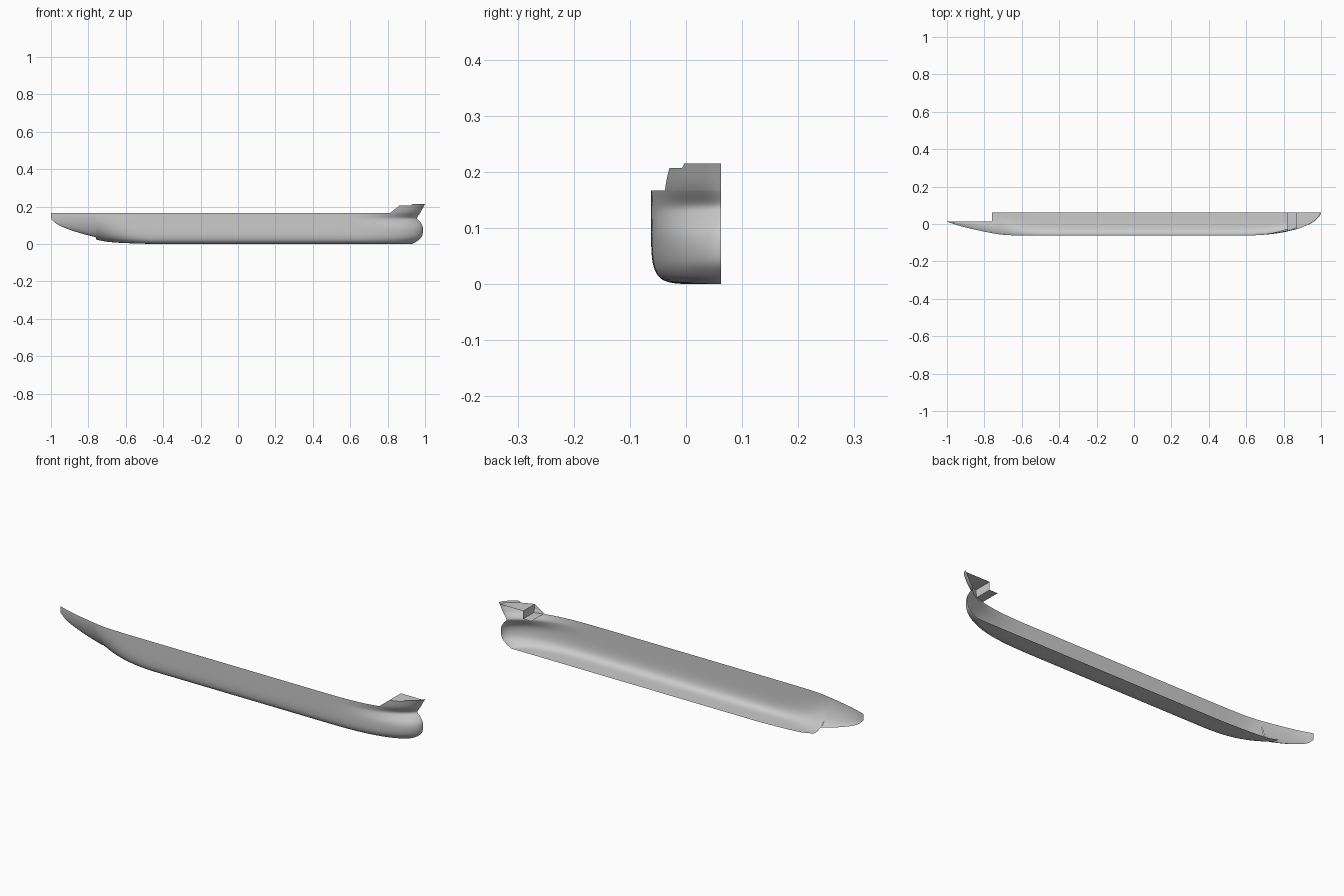
import bpy, bmesh, math

if "Cube" in bpy.data.objects:
    bpy.data.objects.remove(bpy.data.objects["Cube"], do_unlink=True)

BEAM = 0.125            # half breadth of the full ship
CENTRE = BEAM / 2       # y of the centreline plane
DECK, FORE_DECK = 0.167, 0.207
BOW_START, STERN_START, CUT = 0.5, -0.45, -0.76
SKEG_HALF = 0.05        # inner edge of the open stern
ROWS = 44

# Hull lines: (position, value)
DECK_EDGE = [(-1, .05), (-.93, .073), (-.85, .0925), (-.715, .1185), (-.6, .124), (-.45, .125)]
KEEL = [(-.76, .024), (-.7, .012), (-.6, .005), (-.45, 0)]
COUNTER = [(-1, .135), (-.97, .108), (-.93, .088), (-.85, .06), (-.76, .036)]
STEM = [(0, .93), (.015, .957), (.04, .983), (.09, .988), (.12, .973),
        (.137, .957), (.167, .975), (.215, 1)]
RAIL = [(.663, .167), (.736, .207), (.857, .207), (.87, .215), (1, .215)]


def interp(table, x, smooth=True):
    """Interpolate a table, with Hermite tangents when smooth."""
    x = min(max(x, table[0][0]), table[-1][0])
    i = 0
    while i < len(table) - 2 and x > table[i + 1][0]:
        i += 1
    (x0, y0), (x1, y1) = table[i], table[i + 1]
    w, t = x1 - x0, (x - x0) / (x1 - x0)
    if not smooth:
        return y0 + (y1 - y0) * t

    def slope(k):
        a, b = table[max(k - 1, 0)], table[min(k + 1, len(table) - 1)]
        return (b[1] - a[1]) / (b[0] - a[0])

    return (y0 * (1 + 2 * t) * (1 - t) ** 2 + y1 * t * t * (3 - 2 * t)
            + w * slope(i) * t * (1 - t) ** 2 - w * slope(i + 1) * t * t * (1 - t))


def spread(a, b, count):
    return [a + (b - a) * i / count for i in range(count + 1)]


def section(inner, outer, bottom, n):
    """Superellipse half section from deck edge to keel as (half breadth, z)."""
    points = []
    for angle in spread(0, math.pi / 2, ROWS):
        c, s = max(math.cos(angle), 0), math.sin(angle)
        r = (c ** n + s ** n) ** (-1 / n)
        points.append((inner + (outer - inner) * c * r, DECK - (DECK - bottom) * s * r))
    return points


def bow_point(t, z, half=BEAM):
    """Point on a waterline running from the parallel body to the stem."""
    q = 0.6 + 0.25 * math.exp(-((z - 0.13) / 0.03) ** 2)
    x = BOW_START + (interp(STEM, z) - BOW_START) * t
    return (x, CENTRE - half * max(1 - t ** 3, 0) ** q, z)


def bow_t(x, z):
    return (x - BOW_START) / (interp(STEM, z) - BOW_START)


def sheet(name, columns):
    """Skin a list of point columns into a surface."""
    bm = bmesh.new()
    grid = [[bm.verts.new(p) for p in col] for col in columns]
    for a, b in zip(grid, grid[1:]):
        for j in range(len(a) - 1):
            bm.faces.new((a[j], a[j + 1], b[j + 1], b[j]))
    bmesh.ops.remove_doubles(bm, verts=bm.verts, dist=0.00001)
    mesh = bpy.data.meshes.new(name)
    bm.to_mesh(mesh)
    bm.free()
    obj = bpy.data.objects.new(name, mesh)
    bpy.context.collection.objects.link(obj)
    bpy.ops.object.select_all(action='DESELECT')
    obj.select_set(True)
    bpy.context.view_layer.objects.active = obj
    bpy.ops.object.shade_smooth_by_angle(angle=math.radians(40))
    return obj


def place(x, points):
    return [(x, CENTRE - h, z) for h, z in points]


# Main hull: run aft, parallel body, then bulbous bow
hull = []
for x in spread(CUT, STERN_START, 24):
    f = (x - CUT) / (STERN_START - CUT)
    n = 2.2 + 4.8 * f * f * (3 - 2 * f)
    hull.append(place(x, section(0, interp(DECK_EDGE, x), interp(KEEL, x), n)))
midship = section(0, BEAM, 0, 7)
hull += [place(x, midship) for x in spread(STERN_START, BOW_START, 8)[1:-1]]
for s in spread(0, 1, 50):
    t = 1 - (1 - s) ** 1.7
    hull.append([bow_point(t, z, h) for h, z in midship])
sheet("hull", hull)

# Overhanging stern, open along the middle
sheet("stern_overhang", [
    place(x, section(SKEG_HALF, interp(DECK_EDGE, x), interp(COUNTER, x), 1.7))
    for x in spread(-1, CUT, 30)])

# Raised bow side with sloped aft end
bulwark = []
for s in spread(0, 1, 70):
    t = 1 - (1 - RAIL[0][0]) * (1 - s) ** 1.5
    bulwark.append([bow_point(t, z) for z in spread(interp(RAIL, t, False), DECK, 8)])
sheet("bow_bulwark", bulwark)


def deck_column(t, z):
    x, y, _ = bow_point(t, z)
    return [(x, CENTRE, z), (x, y, z)]


# Forecastle deck, its step and the lower landing
STEP_X, LANDING_X = 0.865, 0.82
sheet("forecastle_deck", [
    deck_column(1 - (1 - bow_t(STEP_X, FORE_DECK)) * (1 - s) ** 1.5, FORE_DECK)
    for s in spread(0, 1, 24)])
sheet("forecastle_step", [
    deck_column(bow_t(STEP_X, z), z) for z in spread(DECK, FORE_DECK, 4)])
sheet("forecastle_landing", [
    deck_column(bow_t(x, DECK), DECK) for x in spread(LANDING_X, STEP_X, 4)])
